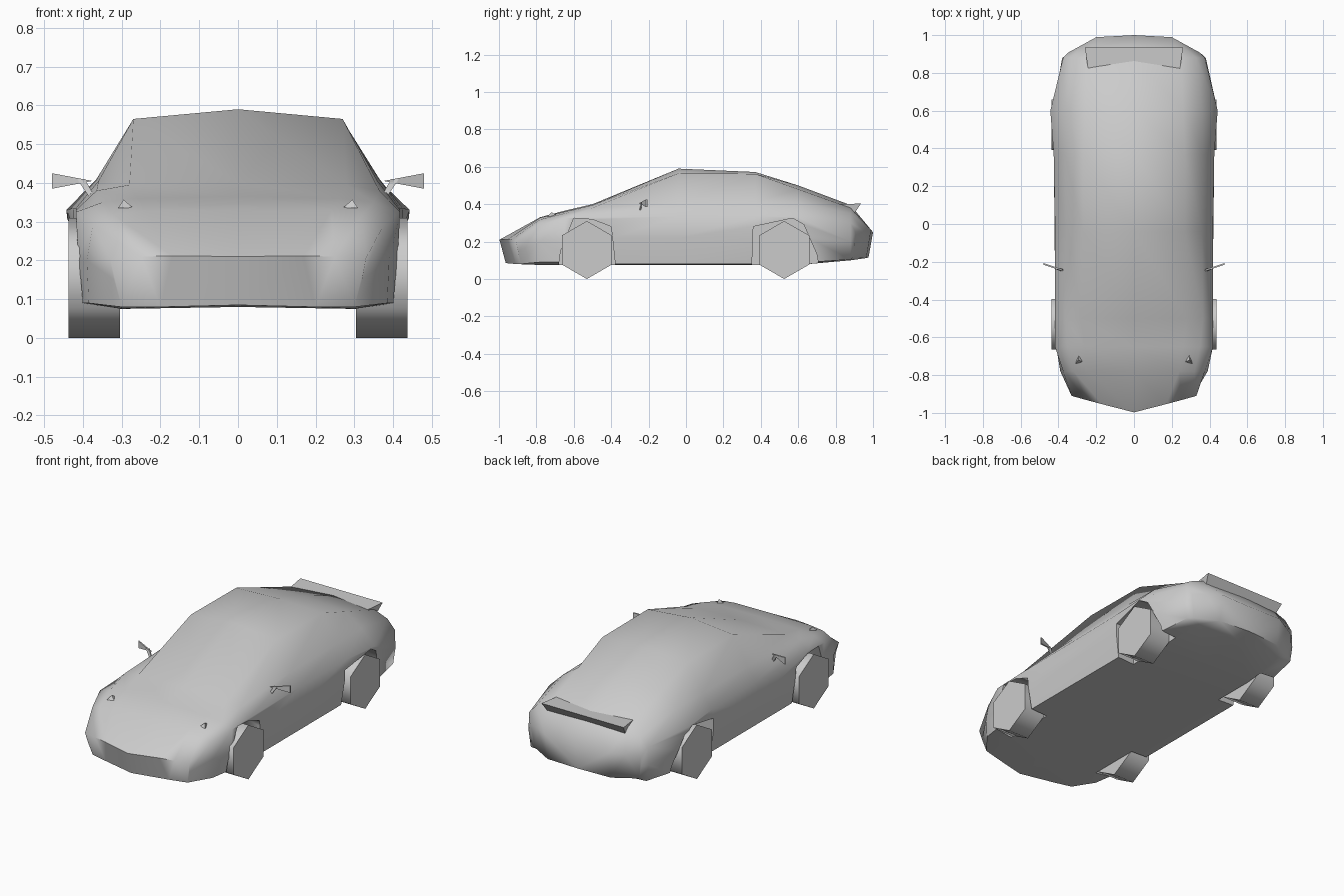
import bpy, bmesh, math

cube = bpy.data.objects.get("Cube")
if cube:
    bpy.data.objects.remove(cube, do_unlink=True)

paint = bpy.data.materials.new("light_grey")
paint.use_nodes = True
GREY = (0.6, 0.6, 0.6, 1)
paint.diffuse_color = GREY
paint.node_tree.nodes["Principled BSDF"].inputs["Base Color"].default_value = GREY


def make(name, verts, faces, smooth=None):
    mesh = bpy.data.meshes.new(name)
    mesh.from_pydata(verts, [], faces)
    bm = bmesh.new()
    bm.from_mesh(mesh)
    bmesh.ops.remove_doubles(bm, verts=bm.verts, dist=0.0005)
    bmesh.ops.recalc_face_normals(bm, faces=bm.faces)
    bm.to_mesh(mesh)
    bm.free()
    mesh.materials.append(paint)
    obj = bpy.data.objects.new(name, mesh)
    bpy.context.collection.objects.link(obj)
    if smooth:
        select(obj)
        bpy.ops.object.shade_smooth_by_angle(angle=math.radians(smooth))
    return obj


def select(obj):
    bpy.ops.object.select_all(action="DESELECT")
    obj.select_set(True)
    bpy.context.view_layer.objects.active = obj


def prism(name, profile, x0, x1, smooth=None):
    """Extrude a (y, z) profile along x."""
    n = len(profile)
    verts = [(x, y, z) for x in (x0, x1) for y, z in profile]
    faces = [list(range(n)), list(range(n, 2 * n))]
    faces += [[i, (i + 1) % n, n + (i + 1) % n, n + i] for i in range(n)]
    return make(name, verts, faces, smooth)


# Body stations: y, top lean, corner sweep, then half section from keel to roof
FLOOR = [(0, .08), (.3, .075)]
stations = [
    (-1.0, .035, .26, [(0, .085), (.2, .08), (.3, .08), (.32, .15),
                       (.33, .205), (.25, .21), (.17, .212), (0, .21)]),
    (-.78, 0, 0, FLOOR + [(.385, .09), (.39, .2), (.375, .29), (.32, .318), (.24, .328), (0, .33)]),
    (-.65, 0, 0, FLOOR + [(.405, .09), (.412, .2), (.418, .325), (.35, .35), (.26, .36), (0, .365)]),
    (-.5, 0, 0, FLOOR + [(.405, .08), (.415, .22), (.418, .33), (.365, .38), (.28, .395), (0, .4)]),
    (-.04, 0, 0, FLOOR + [(.405, .08), (.42, .22), (.418, .335), (.36, .405), (.27, .565), (0, .59)]),
    (.37, 0, 0, FLOOR + [(.405, .08), (.425, .22), (.425, .335), (.365, .41), (.27, .562), (0, .572)]),
    (.6, 0, 0, FLOOR + [(.41, .085), (.43, .22), (.443, .33), (.36, .41), (.26, .48), (0, .5)]),
    (.88, 0, 0, [(0, .1), (.28, .1), (.365, .105), (.38, .2), (.375, .3),
                 (.33, .35), (.25, .38), (0, .395)]),
    (1.0, -.03, -.55, [(0, .115), (.2, .112), (.33, .115), (.345, .19),
                       (.35, .25), (.28, .26), (.2, .262), (0, .25)]),
]
verts, faces = [], []
for y, lean, sweep, half in stations:
    ring = half + [(-x, z) for x, z in half[-2:0:-1]]
    for x, z in ring:
        edge = abs(x) if y < 0 else max(0, abs(x) - .18)
        verts.append((x, y + sweep * edge + lean * max(0, (.22 - z) / .13), z))
N = 14
for s in range(len(stations) - 1):
    for i in range(N):
        j = (i + 1) % N
        faces.append([s * N + i, s * N + j, (s + 1) * N + j, (s + 1) * N + i])
# Nose and tail caps, in strips so they round off
for base in (0, (len(stations) - 1) * N):
    for cap in ([0, 1, 6, 7], [1, 2, 5, 6], [2, 3, 4, 5]):
        faces.append([base + i for i in cap])
        faces.append([base + (N - i) % N for i in cap])
body = make("body", verts, faces)

# Wheel arches cut into the body sides
arches = {"front": [(-.69, 0), (-.67, .15), (-.6, .325), (-.5, .318), (-.4, .28), (-.37, 0)],
          "rear": [(.35, 0), (.36, .28), (.57, .325), (.63, .29), (.7, .13), (.72, 0)]}
for end, profile in arches.items():
    for side, sx in (("left", 1), ("right", -1)):
        cutter = prism(f"{side}_{end}_arch_cutter", profile, sx * .3, sx * .6)
        cutter.hide_render = True
        cutter.hide_viewport = True
        mod = body.modifiers.new(cutter.name, "BOOLEAN")
        mod.object = cutter
        mod.solver = "EXACT"
select(body)
for mod in list(body.modifiers):
    bpy.ops.object.modifier_apply(modifier=mod.name)
for obj in [o for o in bpy.data.objects if o.name.endswith("arch_cutter")]:
    bpy.data.objects.remove(obj, do_unlink=True)
select(body)
bpy.ops.object.shade_smooth_by_angle(angle=math.radians(66))

# Six-sided wheels
R = .155
for side, sx in (("left", 1), ("right", -1)):
    for end, y in (("front", -.53), ("rear", .525)):
        hexagon = [(y + R * math.sin(k * math.pi / 3), R + R * math.cos(k * math.pi / 3))
                   for k in range(6)]
        prism(f"{side}_{end}_wheel", hexagon, sx * .305, sx * .437, 65)

    # Door mirror: wedge plate on a slanted stem
    plate = [(.375, -.25, .405), (.48, -.215, .425), (.48, -.215, .385)]
    stem = [(.37, -.25, .365), (.385, -.25, .365), (.415, -.24, .41), (.395, -.24, .41)]
    for name, pts in (("mirror", plate), ("mirror_stem", stem)):
        n = len(pts)
        ring = [(sx * x, y + dy, z) for dy in (0, .008) for x, y, z in pts]
        make(f"{side}_{name}", ring, [list(range(n)), list(range(n, 2 * n))] +
             [[i, (i + 1) % n, n + (i + 1) % n, n + i] for i in range(n)])

    # Small raised marker on the front wing
    tip = [(.27, -.73, .335), (.31, -.74, .335), (.29, -.68, .335), (.295, -.72, .357)]
    make(f"{side}_wing_marker", [(sx * x, y, z) for x, y, z in tip],
         [[0, 1, 2], [0, 1, 3], [1, 2, 3], [2, 0, 3]])

# Tail spoiler lip
lip = [(.24, .8, .4), (.26, .935, .403), (.245, .9, .35)]
make("spoiler", [(sx * x, y, z) for sx in (1, -1) for x, y, z in lip],
     [[0, 1, 2], [3, 4, 5], [0, 1, 4, 3], [1, 2, 5, 4], [2, 0, 3, 5]])
